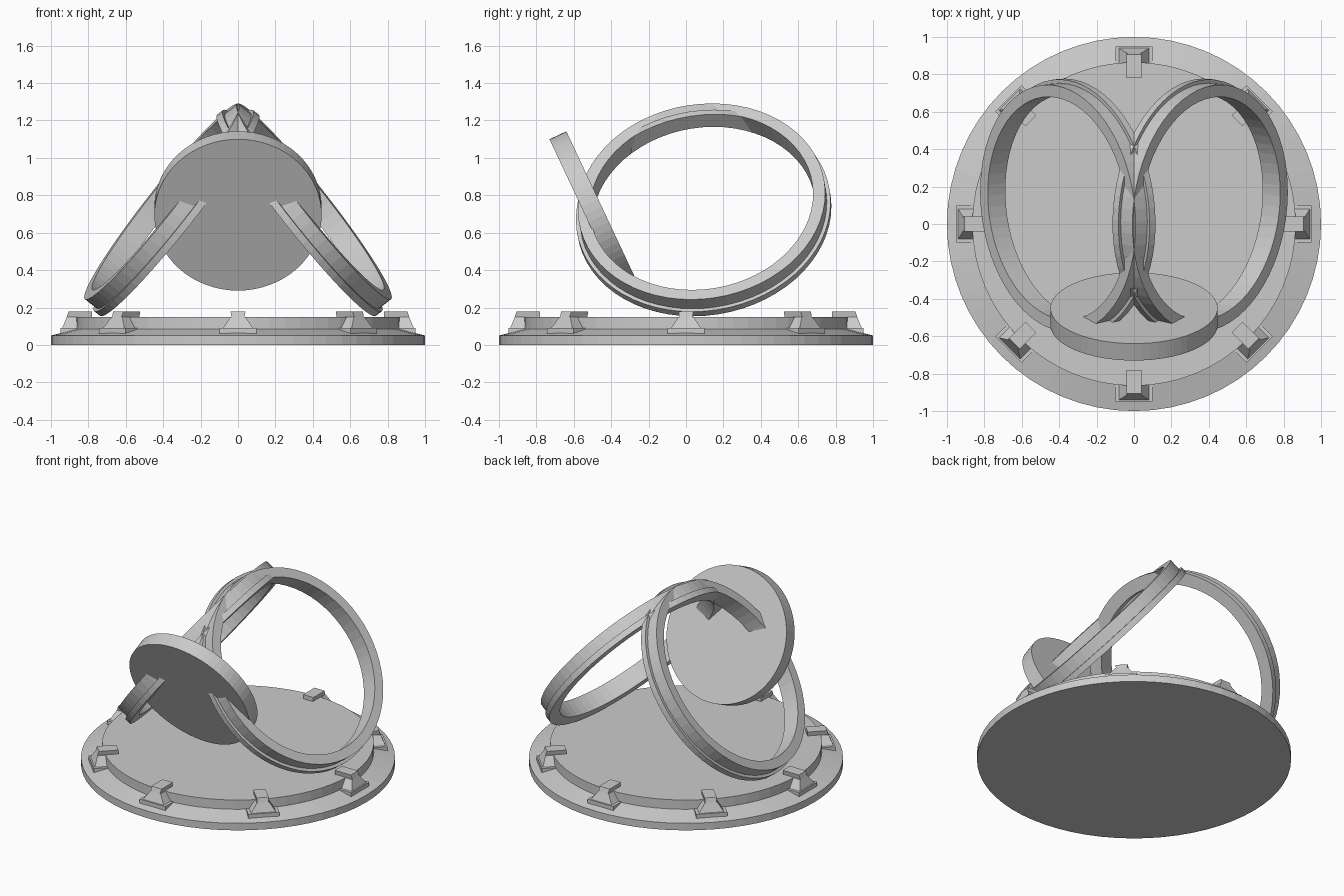
import bpy, bmesh, math
from mathutils import Vector, Matrix

if "Cube" in bpy.data.objects:
    bpy.data.objects.remove(bpy.data.objects["Cube"])

grey = bpy.data.materials.new("plain grey")
grey.diffuse_color = (0.6, 0.6, 0.6, 1)
grey.use_nodes = True
grey.node_tree.nodes["Principled BSDF"].inputs["Base Color"].default_value = grey.diffuse_color


def make_object(name, bm, matrix=None):
    bmesh.ops.recalc_face_normals(bm, faces=bm.faces)
    mesh = bpy.data.meshes.new(name)
    bm.to_mesh(mesh)
    bm.free()
    mesh.materials.append(grey)
    obj = bpy.data.objects.new(name, mesh)
    bpy.context.collection.objects.link(obj)
    if matrix:
        obj.matrix_world = matrix
    return obj


def lathe(name, profile, closed, steps=64, matrix=None):
    """Turn an (r, z) profile around z; closed makes a ring, open gets end caps."""
    bm = bmesh.new()
    loops = [[bm.verts.new((r * math.cos(2 * math.pi * i / steps),
                            r * math.sin(2 * math.pi * i / steps), z))
              for i in range(steps)] for r, z in profile]
    pairs = list(zip(loops, loops[1:]))
    if closed:
        pairs.append((loops[-1], loops[0]))
    else:
        bm.faces.new(loops[0])
        bm.faces.new(loops[-1])
    for a, b in pairs:
        for i in range(steps):
            j = (i + 1) % steps
            bm.faces.new((a[i], a[j], b[j], b[i]))
    return make_object(name, bm, matrix)


def placed(center, axis):
    rot = Vector(axis).to_track_quat('Z', 'Y').to_matrix().to_4x4()
    return Matrix.Translation(center) @ rot


def frustum(bm, lower, upper):
    """Each end is (r_min, r_max, half_width, z)."""
    rings = [[bm.verts.new(p) for p in ((a, -w, z), (b, -w, z), (b, w, z), (a, w, z))]
             for a, b, w, z in (lower, upper)]
    lo, hi = rings
    bm.faces.new(lo)
    bm.faces.new(hi)
    for i in range(4):
        j = (i + 1) % 4
        bm.faces.new((lo[i], lo[j], hi[j], hi[i]))


# Round base with sloped rim and raised platform
lathe("base", [(1, 0), (1, 0.05), (0.865, 0.085), (0.865, 0.15)], False)

# Eight clips holding the platform
for k in range(8):
    bm = bmesh.new()
    frustum(bm, (0.85, 0.95, 0.10, 0.055), (0.85, 0.95, 0.10, 0.09))
    frustum(bm, (0.86, 0.94, 0.08, 0.09), (0.86, 0.915, 0.04, 0.15))
    frustum(bm, (0.78, 0.915, 0.035, 0.15), (0.78, 0.905, 0.05 * 0.8, 0.18))
    make_object(f"clip_{k + 1}", bm, Matrix.Rotation(k * math.pi / 4, 4, 'Z'))

# Two leaning rings, each with a narrow lip on the inner side
ring_profile = [(0.60, -0.06), (0.685, -0.06), (0.685, -0.02),
                (0.665, -0.02), (0.665, 0.06), (0.60, 0.06)]
for side, name in ((1, "right_ring"), (-1, "left_ring")):
    lathe(name, ring_profile, True, 64,
          placed((side * 0.36, 0.09, 0.73), (side * 0.78, -0.11, 0.615)))

# Tilted front disc
lathe("front_disc", [(0.447, 0), (0.447, 0.1)], False, 64,
      placed((0, -0.54, 0.695), (0, 0.905, 0.425)))
